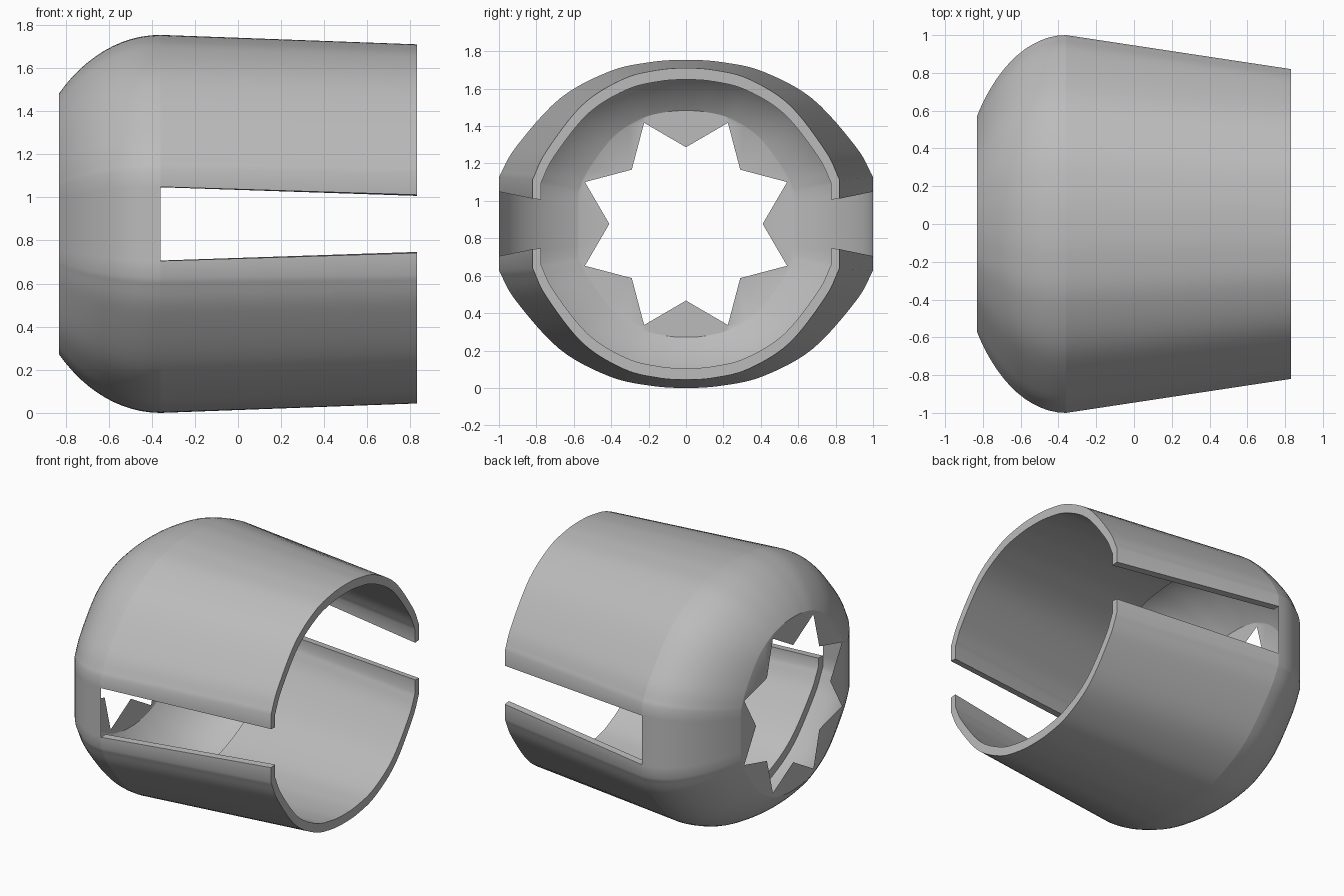
import bpy, bmesh, math
from mathutils import Vector

cube = bpy.data.objects.get("Cube")
if cube:
    bpy.data.objects.remove(cube, do_unlink=True)

MID = 0.877                          # height of the long axis
BACK, SEAM, FRONT = -0.83, -0.36, 0.83

grey = bpy.data.materials.new("plain grey")
grey.use_nodes = True
grey.diffuse_color = (0.5, 0.5, 0.5, 1)
grey.node_tree.nodes["Principled BSDF"].inputs["Base Color"].default_value = (0.5, 0.5, 0.5, 1)


def smooth_path(pts, steps):
    """Catmull-Rom curve through the points."""
    p = [Vector(q) for q in pts]
    p = [2 * p[0] - p[1]] + p + [Vector((-p[-2].x, p[-2].y))]
    out = []
    for a, b, c, d in zip(p, p[1:], p[2:], p[3:]):
        for i in range(steps):
            t = i / steps
            out.append(0.5 * (2 * b + (c - a) * t + (2 * a - 5 * b + 4 * c - d) * t * t
                              + (3 * b - a - 3 * c + d) * t ** 3))
    return out + [p[-2]]


# Quarter of the cross-section: flat side rounding over to the crown
quarter = smooth_path([(1, 0.25), (0.91, 0.41), (0.675, 0.67), (0.41, 0.815),
                       (0.19, 0.865), (0, 0.877)], 6)


def arc(x, sy, sz, slot):
    """Upper half of the section, from one slot edge over the crown to the other."""
    half = [Vector((sy, slot))] + [Vector((q.x * sy, q.y * sz)) for q in quarter]
    half += [Vector((-q.x, q.y)) for q in half[-2::-1]]
    return [Vector((x, q.x, q.y)) for q in half]


def finish(bm, name):
    bmesh.ops.recalc_face_normals(bm, faces=bm.faces)
    mesh = bpy.data.meshes.new(name)
    bm.to_mesh(mesh)
    bm.free()
    mesh.materials.append(grey)
    ob = bpy.data.objects.new(name, mesh)
    ob.location.z = MID
    bpy.context.collection.objects.link(ob)
    bpy.ops.object.select_all(action="DESELECT")
    ob.select_set(True)
    bpy.context.view_layer.objects.active = ob
    bpy.ops.object.shade_smooth_by_angle(angle=math.radians(32))
    return ob


# Two thick half shells, separated by the side slots
def half_shell(name, side):
    bm = bmesh.new()
    arcs = [arc(FRONT, 0.82, 0.95, 0.135), arc(SEAM, 1, 1, 0.172),
            arc(SEAM, 0.95, 0.93, 0.17), arc(FRONT, 0.775, 0.88, 0.13)]
    rows = [[bm.verts.new((v.x, v.y, v.z * side)) for v in a] for a in arcs]
    for i in range(4):
        r, s = rows[i], rows[(i + 1) % 4]
        for j in range(len(r) - 1):
            bm.faces.new((r[j], r[j + 1], s[j + 1], s[j]))
    for end in (0, -1):
        bm.faces.new([r[end] for r in rows])
    finish(bm, name)


half_shell("upper_shell", 1)
half_shell("lower_shell", -1)

# Thin rounded back, closed by a plate with a star-shaped hole
bm = bmesh.new()
rings = []
STEPS = 16
for k in range(STEPS + 1):
    d = (SEAM - BACK) * math.sin(math.pi / 2 * k / STEPS)
    sy = math.sqrt(1 - (d / 0.574) ** 2)
    sz = math.sqrt(1 - (d / 0.65) ** 2)
    top = arc(SEAM - d, sy, sz, 0.172 * sz)
    loop = top + [Vector((v.x, -v.y, -v.z)) for v in top]
    rings.append([bm.verts.new(v) for v in loop])
n = len(rings[0])
for r, s in zip(rings, rings[1:]):
    for j in range(n):
        bm.faces.new((r[j], r[(j + 1) % n], s[(j + 1) % n], s[j]))

star = []
for i in range(16):
    radius = 0.585 if i % 2 else 0.41
    a = math.pi * i / 8
    star.append(bm.verts.new((BACK, radius * math.cos(a), radius * math.sin(a))))
edges = [bm.edges.new((star[i], star[i - 1])) for i in range(16)]
edges += [bm.edges.get((rings[-1][j], rings[-1][j - 1])) for j in range(n)]
bmesh.ops.triangle_fill(bm, edges=edges, use_beauty=True, normal=(-1, 0, 0))
finish(bm, "rounded_back")
